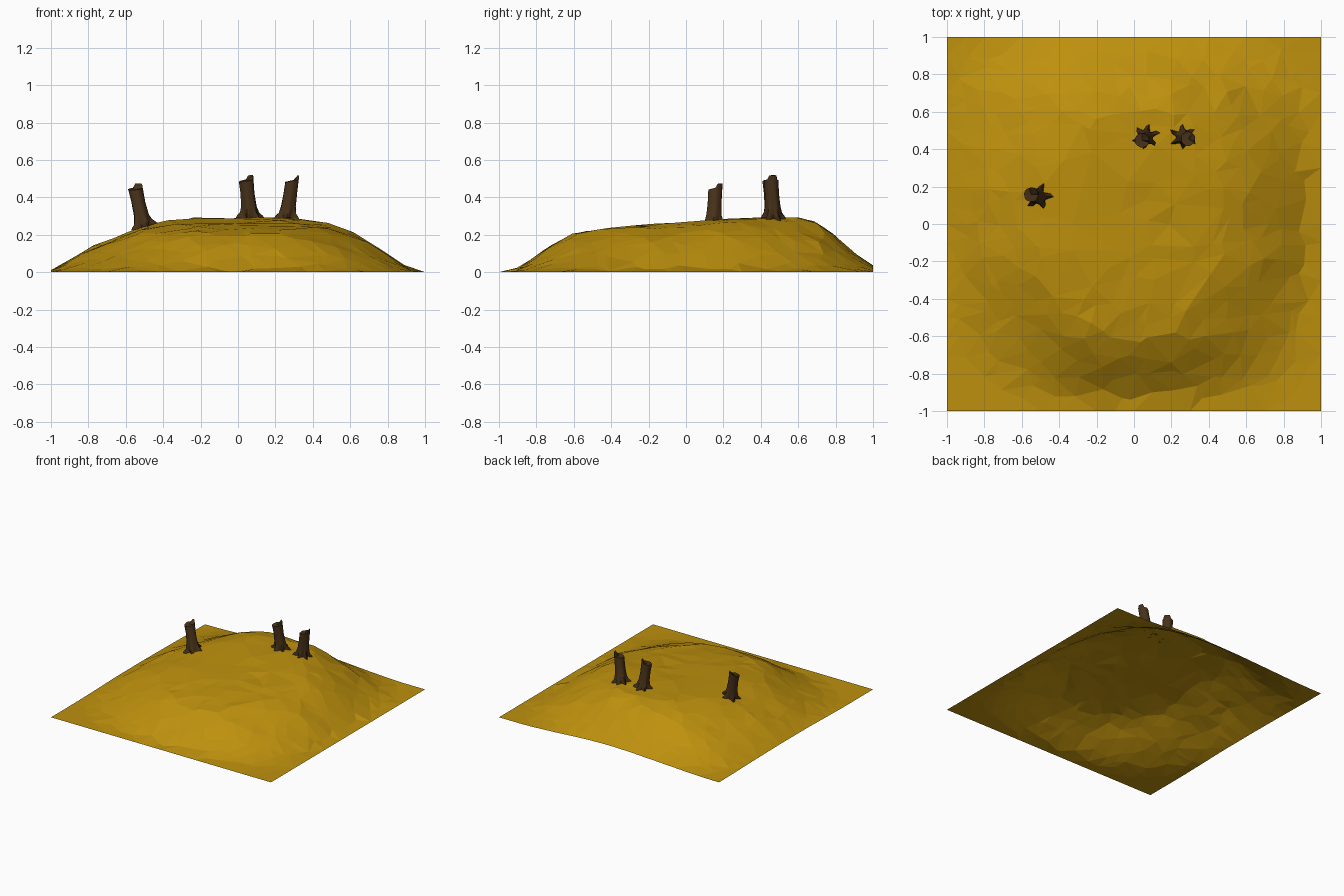
import bpy, bmesh, math, random
from mathutils import Vector
from mathutils.geometry import delaunay_2d_cdt

if "Cube" in bpy.data.objects:
    bpy.data.objects.remove(bpy.data.objects["Cube"])

random.seed(7)


def material(name, rgb):
    m = bpy.data.materials.new(name)
    m.diffuse_color = (*rgb, 1)
    m.use_nodes = True
    m.node_tree.nodes["Principled BSDF"].inputs["Base Color"].default_value = m.diffuse_color
    return m


soil = material("dry_grass", (0.51, 0.28, 0.004))
bark = material("bark", (0.065, 0.032, 0.010))

# Hill silhouettes: (position, height) across x and along y
PROFILE_X = [(-1, .012), (-.9, .07), (-.8, .135), (-.7, .175), (-.6, .22), (-.5, .26), (-.4, .28), (-.3, .292),
             (0, .292), (.3, .29), (.5, .268), (.6, .228), (.7, .175), (.8, .105), (.9, .025), (.96, .002), (1, 0)]
PROFILE_Y = [(-1, 0), (-.94, .002), (-.9, .018), (-.8, .085), (-.7, .16), (-.6, .205), (-.5, .223),
             (-.2, .255), (0, .262), (.2, .285), (.4, .292), (.6, .29), (.7, .27), (.8, .19), (.9, .105), (1, .035)]


def sample(profile, t):
    for (a, za), (b, zb) in zip(profile, profile[1:]):
        if t <= b:
            return za + (zb - za) * (t - a) / (b - a)
    return profile[-1][1]


def ground(x, y):
    # rounded plan: the corners flatten out, least at the back left
    k = (2.0 if x < 0 else 1.65) if y < 0 else (1.15 if x < 0 else 1.55)
    corner = max(0, 1 - k * max(0, abs(x * y) - .13))
    return corner * sample(PROFILE_X, x) * sample(PROFILE_Y, y) / 0.292


def make_object(name, bm, mat):
    me = bpy.data.meshes.new(name)
    bm.to_mesh(me)
    bm.free()
    me.materials.append(mat)
    ob = bpy.data.objects.new(name, me)
    bpy.context.collection.objects.link(ob)
    return ob


# Hill: one open sheet of irregular flat triangles
def build_hill():
    n, pts = 20, []
    for i in range(n + 1):
        for j in range(n + 1):
            x, y = -1 + 2 * i / n, -1 + 2 * j / n
            jit = 0.8 / n
            inner = 0 < i < n and 0 < j < n
            if inner:
                x += random.uniform(-jit, jit)
                y += random.uniform(-jit, jit)
            # fewer points on the broad, flat top
            if inner and abs(x) < .45 and -.4 < y < .5 and random.random() < .6:
                continue
            pts.append(Vector((x, y)))
    out = delaunay_2d_cdt(pts, [], [], 0, 1e-5)
    bm = bmesh.new()
    verts = []
    for p in out[0]:
        z = ground(p.x, p.y)
        rough = min(.005, z * .06)
        verts.append(bm.verts.new((p.x, p.y, max(0, min(.296, z + random.uniform(-rough, rough))))))
    for f in out[2]:
        bm.faces.new([verts[k] for k in f])
    bmesh.ops.recalc_face_normals(bm, faces=bm.faces)
    if sum(f.normal.z for f in bm.faces) < 0:
        bmesh.ops.reverse_faces(bm, faces=bm.faces)
    make_object("hill", bm, soil)


# Stump: leaning trunk with flared roots and a splintered, slanted cut
def build_stump(name, x, y, lean, spin, spike, roots=6):
    bm = bmesh.new()
    sides = roots * 4
    base = ground(x, y)
    levels = [(-.001, .048, .030), (.012, .046, .024), (.028, .044, .009), (.06, .040, .003),
              (.13, .037, .0015), (.20, .038, .0015)]
    rings = []
    for z, r, flare in levels:
        ring = []
        t = max(0, z) / .2
        for k in range(sides):
            a = 2 * math.pi * k / sides
            lobe = math.cos(roots * (a - spin))
            length = 1 + .3 * math.sin(2 * a + spin * 3)
            rad = r + flare * (lobe * .6 if lobe < 0 else lobe ** 1.5) * length
            zz = z
            if z == .20:
                near = math.cos(a - spike)
                zz += .008 * near + (.02 if near > .75 else 0)
            px, py = x + lean[0] * t + rad * math.cos(a), y + lean[1] * t + rad * math.sin(a)
            if z < .03:
                # roots follow the slope of the ground
                zz += max(-.02, min(.02, ground(px, py) - base))
            ring.append(bm.verts.new((px, py, base + zz)))
        rings.append(ring)
    for lo, hi in zip(rings, rings[1:]):
        for k in range(sides):
            m = (k + 1) % sides
            bm.faces.new((lo[k], lo[m], hi[m], hi[k]))
    centre = bm.verts.new((x + lean[0], y + lean[1], base + .195))
    for k in range(sides):
        bm.faces.new((rings[-1][k], rings[-1][(k + 1) % sides], centre))
    bmesh.ops.recalc_face_normals(bm, faces=bm.faces)
    ob = make_object(name, bm, bark)
    bpy.ops.object.select_all(action='DESELECT')
    ob.select_set(True)
    bpy.context.view_layer.objects.active = ob
    bpy.ops.object.shade_smooth_by_angle(angle=math.radians(50))


build_hill()
build_stump("left_stump", -.505, .145, (-.045, .012), .1, 1.0, 5)
build_stump("middle_stump", .065, .467, (-.022, -.02), .35, .6)
build_stump("right_stump", .26, .467, (.03, -.012), .6, .2)
